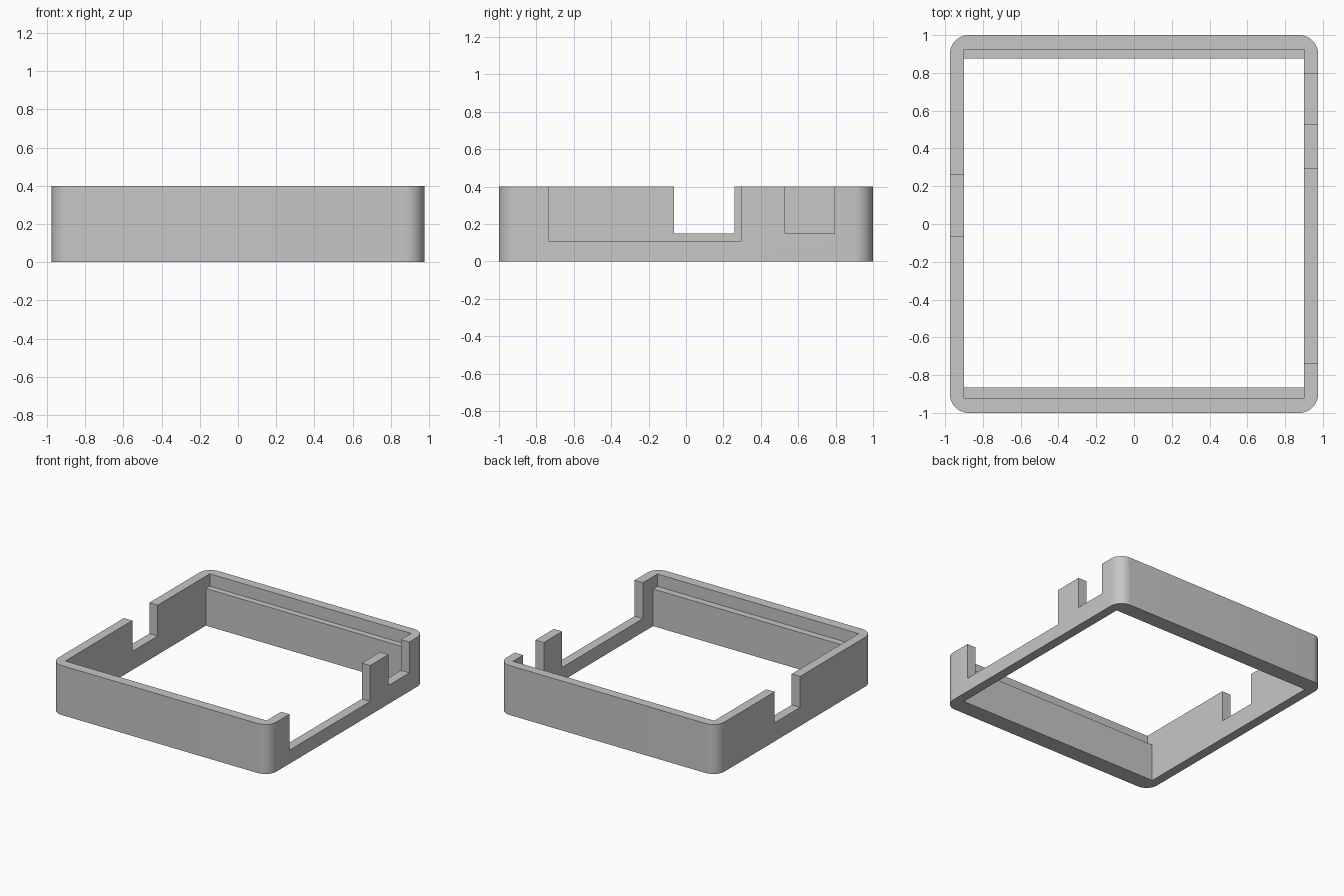
import bpy
import bmesh

cube = bpy.data.objects.get("Cube")
if cube:
    bpy.data.objects.remove(cube, do_unlink=True)

HALF_X, HALF_Y, HEIGHT = 0.975, 1.0, 0.4
INNER_X = 0.90
CORNER = 0.1
LEDGE_Z = 0.30
TOP = HEIGHT + 0.1  # cutters overshoot the rim

grey = bpy.data.materials.new("plain grey")
grey.use_nodes = True
color = (0.57, 0.57, 0.57, 1)
grey.diffuse_color = color
grey.node_tree.nodes["Principled BSDF"].inputs["Base Color"].default_value = color


def box(name, x, y, z, radius=0):
    """Box from (min, max) ranges, with optional rounded upright edges."""
    bm = bmesh.new()
    bmesh.ops.create_cube(bm, size=1)
    for v in bm.verts:
        v.co = [r[0] if c < 0 else r[1] for c, r in zip(v.co, (x, y, z))]
    if radius:
        upright = [e for e in bm.edges
                   if abs(e.verts[0].co.z - e.verts[1].co.z) > 0.01]
        bmesh.ops.bevel(bm, geom=upright, offset=radius, segments=12,
                        profile=0.5, affect='EDGES')
    bmesh.ops.recalc_face_normals(bm, faces=bm.faces)
    mesh = bpy.data.meshes.new(name)
    bm.to_mesh(mesh)
    bm.free()
    mesh.materials.append(grey)
    obj = bpy.data.objects.new(name, mesh)
    bpy.context.collection.objects.link(obj)
    return obj


# Rounded outer body
frame = box("frame", (-HALF_X, HALF_X), (-HALF_Y, HALF_Y), (0, HEIGHT), CORNER)
inner = (-INNER_X, INNER_X)
right_wall = (0.8, 1.1)
left_wall = (-1.1, -0.8)

# Opening, stepped ledges and side wall notches
cuts = [
    ("opening", inner, (-0.865, 0.875), (-0.1, TOP)),
    ("ledge_step", inner, (-0.92, 0.925), (LEDGE_Z, TOP)),
    ("wide_notch", right_wall, (-0.735, 0.295), (0.11, TOP)),
    ("small_notch", right_wall, (0.53, 0.795), (0.15, TOP)),
    ("opposite_notch", left_wall, (-0.065, 0.26), (0.15, TOP)),
]

bpy.ops.object.select_all(action='DESELECT')
bpy.context.view_layer.objects.active = frame
frame.select_set(True)
for name, x, y, z in cuts:
    cutter = box(name, x, y, z)
    cutter.hide_render = True
    mod = frame.modifiers.new(name, 'BOOLEAN')
    mod.operation = 'DIFFERENCE'
    mod.solver = 'EXACT'
    mod.object = cutter
    bpy.ops.object.modifier_apply(modifier=name)
    bpy.data.objects.remove(cutter, do_unlink=True)

# Smooth rounded corners, crisp edges elsewhere
bpy.ops.object.shade_smooth_by_angle(angle=0.5)
